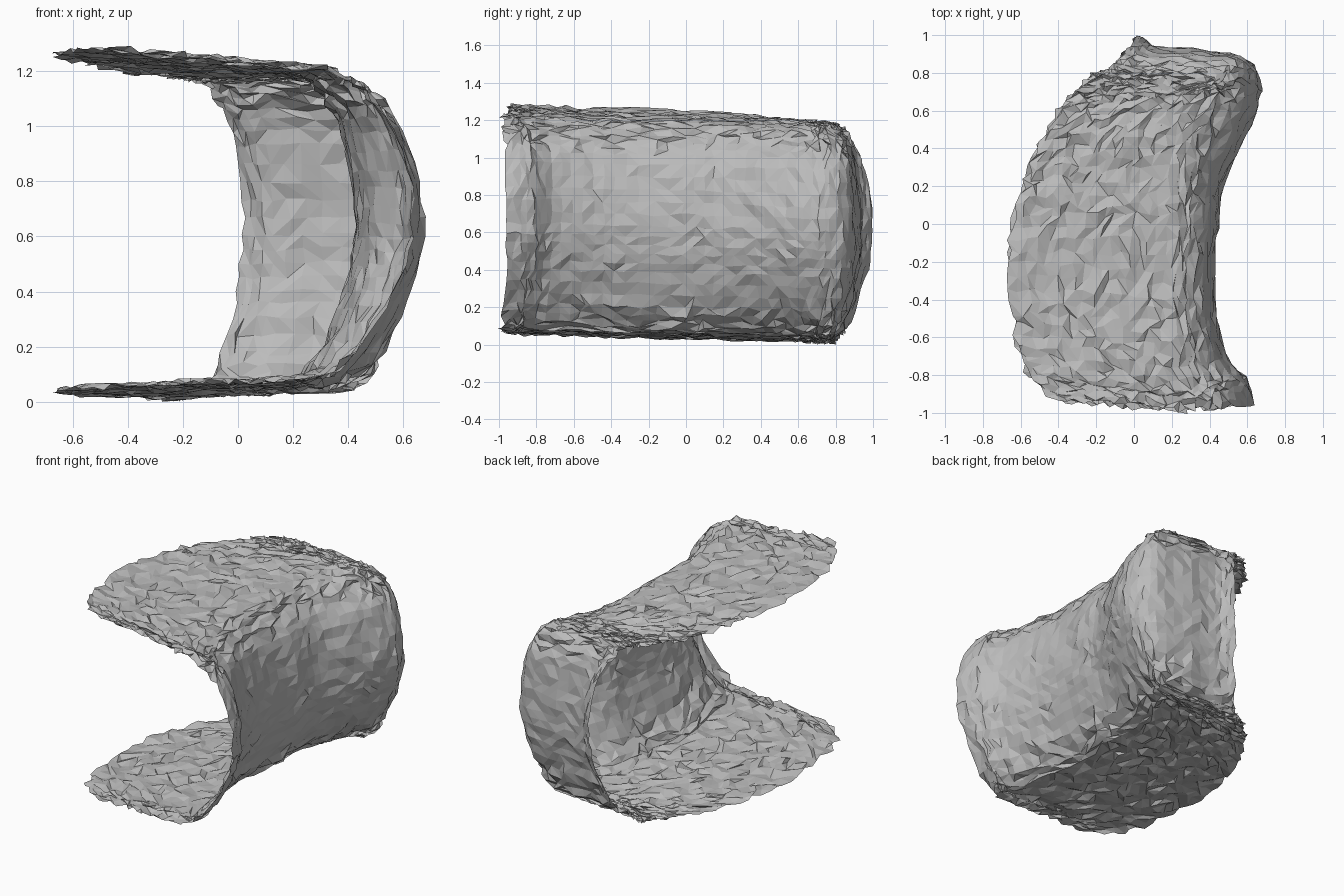
import bpy, bmesh, random
from mathutils import Vector, noise

random.seed(4)
cube = bpy.data.objects.get("Cube")
if cube:
    bpy.data.objects.remove(cube, do_unlink=True)

# Plan of the wall (x, y, fillet size), running from the front end to the back tip
WALL = [(.635, -.96, 1), (.6, -.82, .9), (.5, -.72, .75), (.44, -.52, .65), (.42, -.3, .65),
        (.445, 0, .65), (.47, .2, .75), (.57, .42, .95), (.65, .62, 1), (.665, .76, .9),
        (.585, .88, .6), (.35, .92, .47), (.12, .94, .52), (.02, .995, .72)]
# Plan of the free rim of the upper and lower sheets, station by station
RIM = [(-.35, -.94), (-.53, -.84), (-.6, -.7), (-.64, -.5), (-.66, -.25), (-.65, 0), (-.59, .2),
       (-.52, .38), (-.43, .55), (-.36, .65), (-.31, .7), (-.27, .74), (-.24, .77), (-.21, .79)]
# Wall height profile: (distance in from the wall, height)
FILLET = [(.37, .075), (.29, .1), (.185, .19), (.08, .36), (.02, .5), (0, .64),
          (.015, .82), (.075, 1.0), (.16, 1.1), (.24, 1.165), (.33, 1.2)]
STATIONS, SHEET_STEPS, WALL_STEPS = 50, 18, 28


def spline(points, t):
    """Smooth curve through points, t from 0 to 1."""
    pts = [Vector(tuple(p) + (0,) * (3 - len(p))) for p in points]
    u = min(max(t, 0), 1) * (len(pts) - 1)
    i = min(int(u), len(pts) - 2)
    f = u - i
    b, c = pts[i], pts[i + 1]
    a = pts[i - 1] if i else 2 * b - c
    d = pts[i + 2] if i + 2 < len(pts) else 2 * c - b
    return b + .5 * f * (c - a + f * (2 * a - 5 * b + 4 * c - d + f * (3 * (b - c) + d - a)))


def flat(v):
    return Vector((v.x, v.y, 0))


def section(t):
    """C-shaped row of points: lower rim, wall, upper rim."""
    base = spline(WALL, t)
    wall, size = flat(base), base.z
    rim = spline(RIM, t)
    along = flat(spline(WALL, t + .02) - spline(WALL, t - .02)).normalized()
    inward = (Vector((-along.y, along.x, 0)) + (rim - wall).normalized()).normalized()
    curve = [spline(FILLET, k / WALL_STEPS) for k in range(WALL_STEPS + 1)]
    middle = [wall + inward * p.x * size + Vector((0, 0, p.y)) for p in curve]

    def sheet(start, height):
        end = rim + Vector((0, 0, height))
        return [start.lerp(end, k / SHEET_STEPS) for k in range(1, SHEET_STEPS + 1)]
    top = 1.265 - .065 * max(0, rim.y)
    row = sheet(middle[0], .045)[::-1] + middle + sheet(middle[-1], top)
    # The whole shell dips slightly towards the back
    return [p - Vector((0, 0, .025 * p.y)) for p in row]


def crumple(p):
    """Broad dents everywhere, with sharper crumpling on the sheets."""
    rough = 1 if p.z < .25 or p.z > 1.05 else .5
    dent = noise.noise_vector(p * 5) * .01
    jitter = Vector([random.uniform(-1, 1) for _ in range(3)])
    jitter.x *= .018
    jitter.y *= .018
    jitter.z *= .014
    return p + dent + jitter * rough


# Crumpled open shell
bm = bmesh.new()
rows = [[bm.verts.new(crumple(p)) for p in section(i / STATIONS)] for i in range(STATIONS + 1)]
for r, s in zip(rows, rows[1:]):
    for k in range(len(r) - 1):
        a, b, c, d = r[k], s[k], s[k + 1], r[k + 1]
        for tri in ([(a, b, c), (a, c, d)] if random.random() < .5 else [(a, b, d), (b, c, d)]):
            bm.faces.new(tri)

# Stand the shell on the ground
ground = min(v.co.z for v in bm.verts)
for v in bm.verts:
    v.co.z -= ground

mesh = bpy.data.meshes.new("crumpled_shell")
bm.to_mesh(mesh)
bm.free()
shell = bpy.data.objects.new("crumpled_shell", mesh)
bpy.context.collection.objects.link(shell)

# Plain grey
grey = bpy.data.materials.new("plain_grey")
grey.use_nodes = True
colour = (.5, .5, .5, 1)
grey.diffuse_color = colour
grey.node_tree.nodes["Principled BSDF"].inputs["Base Color"].default_value = colour
mesh.materials.append(grey)
